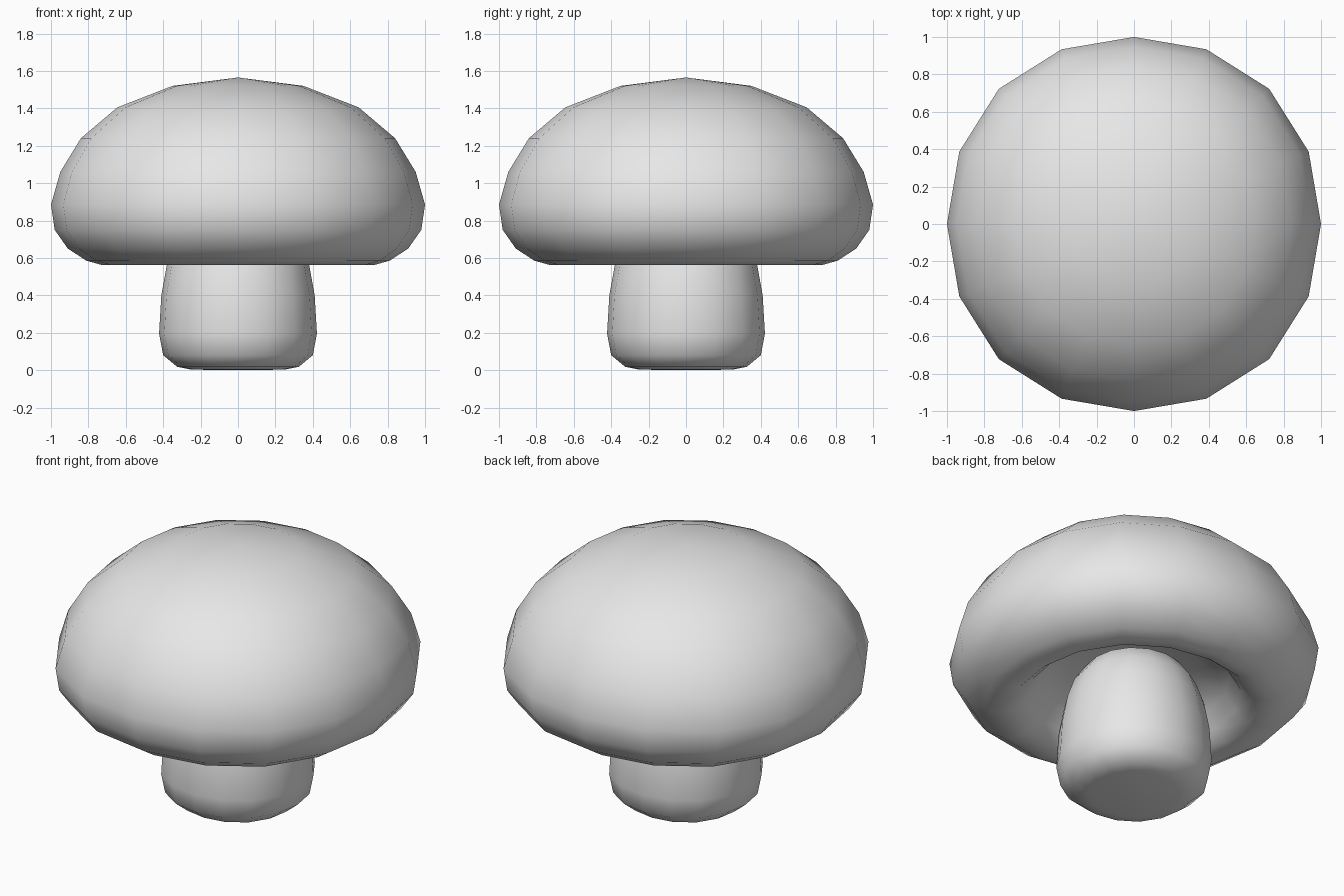
import bpy
import bmesh
import math

cube = bpy.data.objects.get("Cube")
if cube:
    bpy.data.objects.remove(cube, do_unlink=True)

# One plain grey for the whole mushroom
grey = bpy.data.materials.new("light grey")
grey.use_nodes = True
grey.diffuse_color = (0.8, 0.8, 0.8, 1)
grey.node_tree.nodes["Principled BSDF"].inputs["Base Color"].default_value = (0.8, 0.8, 0.8, 1)

SIDES = 16


def lathe(name, profile, squareness):
    """Turn a (radius, z) profile, which starts and ends on the axis, into a closed solid."""
    bm = bmesh.new()
    first = bm.verts.new((0, 0, profile[0][1]))
    last = bm.verts.new((0, 0, profile[-1][1]))
    rings = []
    for radius, z in profile[1:-1]:
        ring = []
        for i in range(SIDES):
            a = 2 * math.pi * i / SIDES
            # Bulge the diagonals slightly so the outline is a soft square
            r = radius * (1 + squareness * math.sin(2 * a) ** 2)
            ring.append(bm.verts.new((r * math.cos(a), r * math.sin(a), z)))
        rings.append(ring)
    for i in range(SIDES):
        j = (i + 1) % SIDES
        bm.faces.new((first, rings[0][i], rings[0][j]))
        bm.faces.new((last, rings[-1][j], rings[-1][i]))
        for low, high in zip(rings, rings[1:]):
            bm.faces.new((low[i], high[i], high[j], low[j]))
    bmesh.ops.recalc_face_normals(bm, faces=bm.faces[:])
    for face in bm.faces:
        face.smooth = True
    mesh = bpy.data.meshes.new(name)
    bm.to_mesh(mesh)
    bm.free()
    mesh.materials.append(grey)
    obj = bpy.data.objects.new(name, mesh)
    bpy.context.collection.objects.link(obj)
    return obj


# Cap: domed outside, rolled rim, hollow underside
lathe("cap", [
    (0, 1.565), (0.35, 1.52), (0.645, 1.405), (0.84, 1.24), (0.95, 1.06),
    (1.0, 0.885), (0.98, 0.75), (0.91, 0.65), (0.81, 0.585), (0.73, 0.563),
    (0.65, 0.575), (0.58, 0.635), (0.52, 0.73), (0.36, 0.81), (0, 0.84),
], 0.022)

# Stem: rounded foot, tapering to a domed top inside the cap
lathe("stem", [
    (0, 0), (0.25, 0.003), (0.325, 0.018), (0.40, 0.08), (0.422, 0.195),
    (0.41, 0.40), (0.38, 0.565), (0.34, 0.68), (0.27, 0.78), (0.15, 0.85),
    (0, 0.87),
], 0.02)
